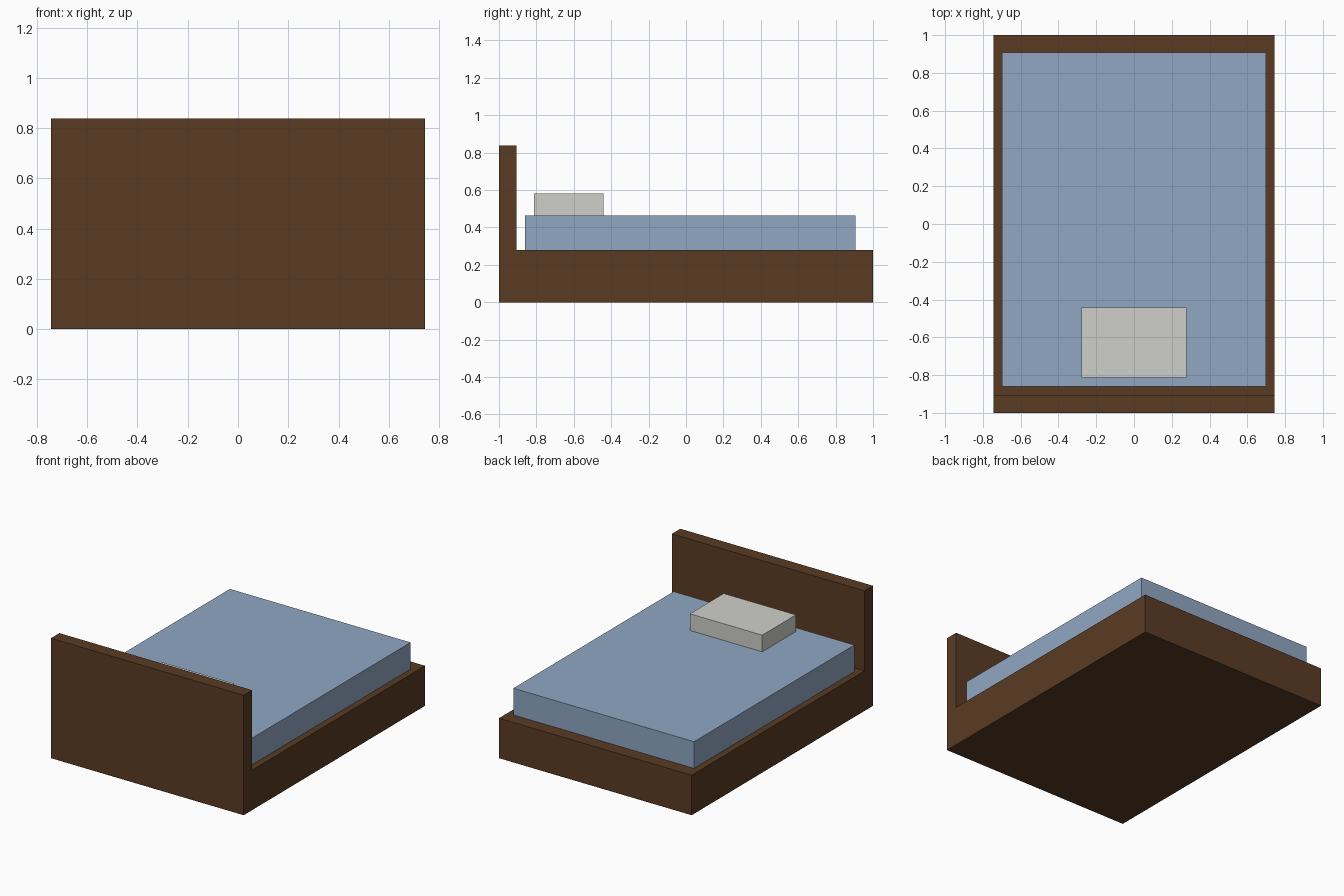
import bpy
import bmesh

if "Cube" in bpy.data.objects:
    bpy.data.objects.remove(bpy.data.objects["Cube"])

U = 1 / 2.15  # design unit, so that the bed is 2 long


def lin(c):
    c /= 255
    return c / 12.92 if c <= 0.04045 else ((c + 0.055) / 1.055) ** 2.4


def material(name, rgb):
    m = bpy.data.materials.new(name)
    m.diffuse_color = (*[lin(c) for c in rgb], 1)
    m.use_nodes = True
    m.node_tree.nodes["Principled BSDF"].inputs["Base Color"].default_value = m.diffuse_color
    return m


def extrude_profile(name, profile, half_width, mat):
    """Extrude a (y, z) side profile symmetrically along x."""
    bm = bmesh.new()
    face = bm.faces.new([bm.verts.new((-half_width * U, y * U, z * U)) for y, z in profile])
    ext = bmesh.ops.extrude_face_region(bm, geom=[face])
    moved = [v for v in ext["geom"] if isinstance(v, bmesh.types.BMVert)]
    bmesh.ops.translate(bm, verts=moved, vec=(2 * half_width * U, 0, 0))
    bmesh.ops.recalc_face_normals(bm, faces=bm.faces)
    mesh = bpy.data.meshes.new(name)
    bm.to_mesh(mesh)
    bm.free()
    mesh.materials.append(mat)
    obj = bpy.data.objects.new(name, mesh)
    bpy.context.collection.objects.link(obj)


def box(name, y0, y1, z0, z1, half_width, mat):
    extrude_profile(name, [(y0, z0), (y1, z0), (y1, z1), (y0, z1)], half_width, mat)


wood = material("dark wood", (89, 59, 36))
blue = material("blue bedding", (144, 167, 194))
white = material("off white", (207, 207, 202))

# Bed frame with headboard, one L-shaped side profile
extrude_profile("bed_frame", [(-2.15, 0), (2.15, 0), (2.15, 0.6), (-1.95, 0.6),
                              (-1.95, 1.8), (-2.15, 1.8)], 1.6, wood)
# Mattress resting on the frame
box("mattress", -1.85, 1.95, 0.6, 1.0, 1.5, blue)
# Pillow near the headboard
box("pillow", -1.75, -0.95, 1.0, 1.25, 0.6, white)
